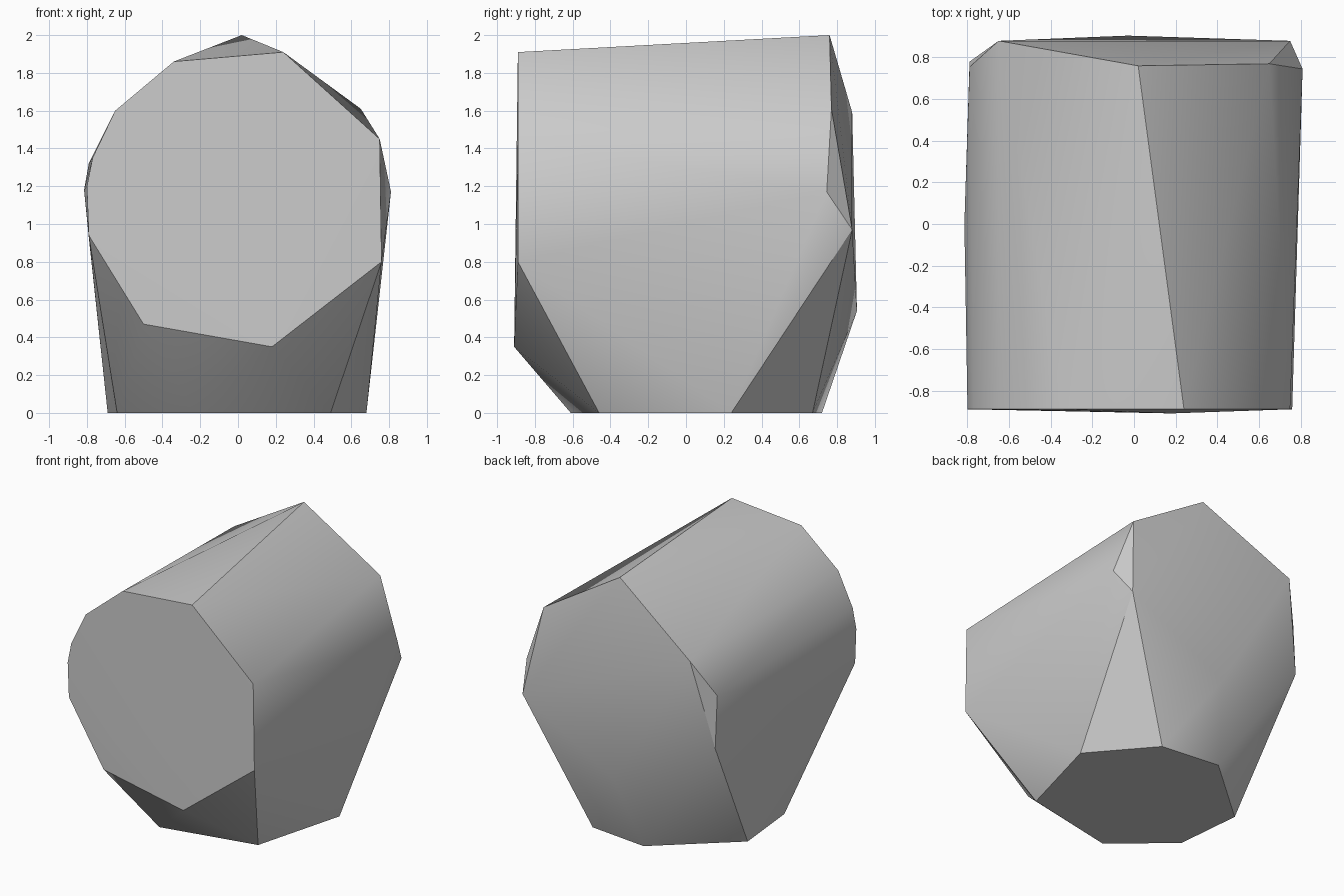
import bpy
import bmesh
from math import radians

# Remove the default object
default_object = bpy.data.objects.get("Cube")
if default_object:
    bpy.data.objects.remove(default_object, do_unlink=True)

# Single stone colour
stone_grey = bpy.data.materials.new("stone_grey")
stone_grey.use_nodes = True
stone_colour = (0.6, 0.6, 0.6, 1.0)
stone_grey.diffuse_color = stone_colour
stone_grey.node_tree.nodes["Principled BSDF"].inputs["Base Color"].default_value = stone_colour

# Front face outline (x, z), clockwise from the upper left
FRONT_Y = -0.89
front_outline = [
    (-0.34, 1.86), (0.24, 1.91), (0.75, 1.45), (0.76, 0.8), (-0.5, 0.47),
    (-0.79, 0.94), (-0.8, 1.2), (-0.77, 1.35), (-0.65, 1.6),
]

# Base outline (x, y), lying on the ground
base_outline = [
    (0.68, 0.24), (0.49, -0.46), (-0.23, -0.61), (-0.64, -0.26),
    (-0.69, 0.25), (-0.15, 0.72), (0.31, 0.67),
]

# Rear corners, which bulge backwards towards the middle
rear_corners = [
    (0.02, 0.76, 2), (0.65, 0.77, 1.61), (0.81, 0.745, 1.17), (0.75, 0.88, 0.97),
    (-0.03, 0.905, 0.54), (-0.79, 0.78, 0.93), (-0.79, 0.755, 1.32), (-0.65, 0.88, 1.59),
]

# Lone corners: the front chin and the bulge on one flank
lone_corners = [(0.18, -0.91, 0.35), (-0.815, 0, 1.18)]


def build_boulder(name, corners, material):
    """Wrap the corners in a hull and shade it with crisp main edges."""
    mesh = bpy.data.meshes.new(name)
    bm = bmesh.new()
    for corner in corners:
        bm.verts.new(corner)
    hull = bmesh.ops.convex_hull(bm, input=bm.verts[:])
    spare = [v for v in hull["geom_interior"] if isinstance(v, bmesh.types.BMVert)]
    bmesh.ops.delete(bm, geom=spare, context="VERTS")
    bmesh.ops.recalc_face_normals(bm, faces=bm.faces[:])
    bm.to_mesh(mesh)
    bm.free()
    mesh.materials.append(material)
    boulder = bpy.data.objects.new(name, mesh)
    bpy.context.collection.objects.link(boulder)
    bpy.ops.object.select_all(action="DESELECT")
    boulder.select_set(True)
    bpy.context.view_layer.objects.active = boulder
    bpy.ops.object.shade_smooth_by_angle(angle=radians(30))
    return boulder


front_corners = [(x, FRONT_Y, z) for x, z in front_outline]
base_corners = [(x, y, 0) for x, y in base_outline]
build_boulder("boulder", front_corners + base_corners + rear_corners + lone_corners, stone_grey)
